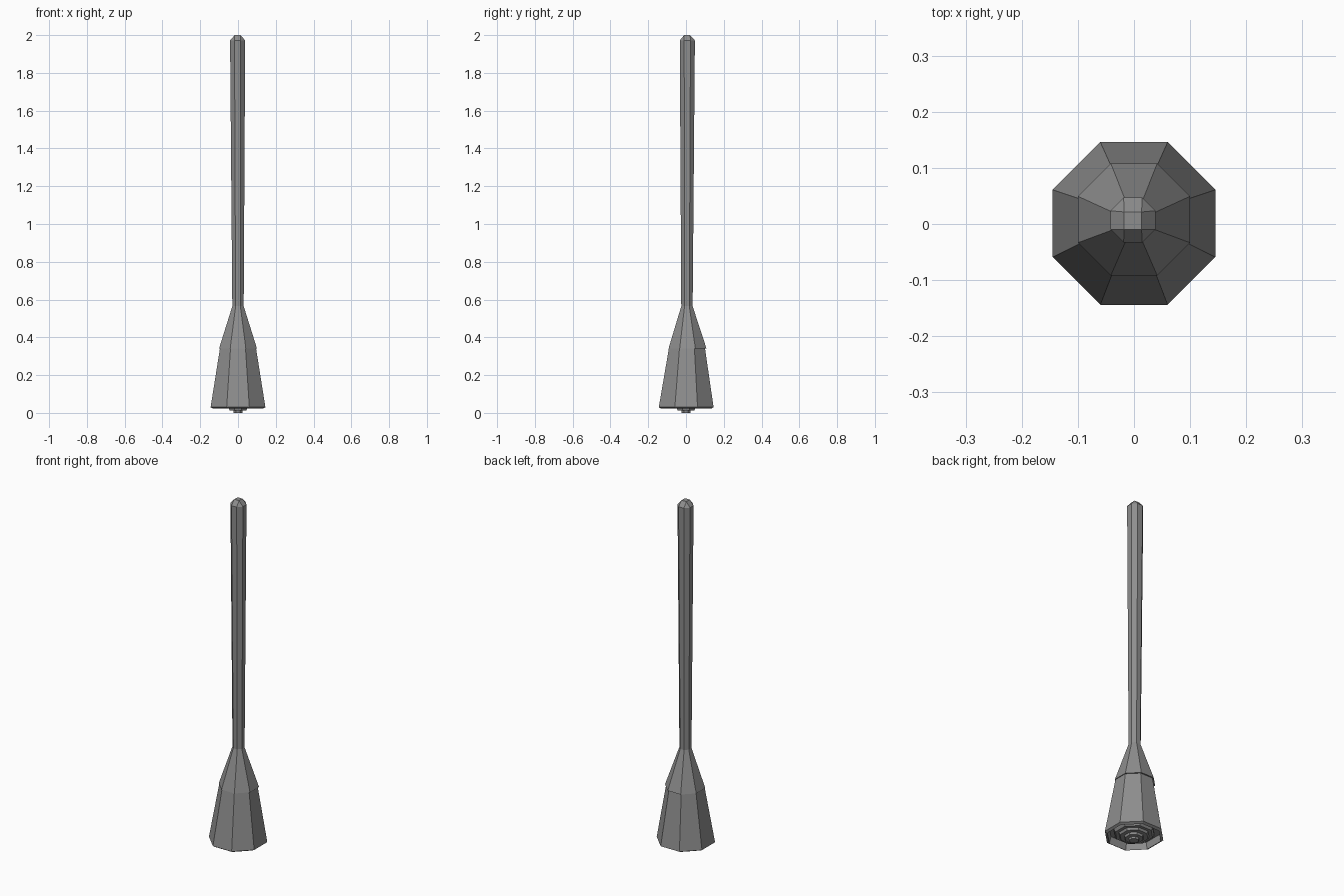
import bpy
import bmesh

cube = bpy.data.objects.get("Cube")
if cube:
    bpy.data.objects.remove(cube, do_unlink=True)

grey = bpy.data.materials.new("mid grey")
grey.use_nodes = True
colour = (0.27, 0.27, 0.27, 1)
grey.diffuse_color = colour
grey.node_tree.nodes["Principled BSDF"].inputs["Base Color"].default_value = colour

FLAT = 0.414  # half side of a regular octagon, relative to its apothem


def octagon(bm, apothem, z, cx=0, cy=0, flat=FLAT):
    """Ring of eight corners; flat=1 folds it into a square."""
    a, b = apothem, apothem * flat
    corners = [(a, -b), (a, b), (b, a), (-b, a), (-a, b), (-a, -b), (-b, -a), (b, -a)]
    return [bm.verts.new((cx + x, cy + y, z)) for x, y in corners]


def loft(name, rings):
    """Closed solid through a list of octagon settings."""
    bm = bmesh.new()
    loops = [octagon(bm, *r) for r in rings]
    for low, high in zip(loops, loops[1:]):
        for i in range(8):
            j = (i + 1) % 8
            bm.faces.new((low[i], low[j], high[j], high[i]))
    bm.faces.new(loops[0][::-1])
    bm.faces.new(loops[-1])
    bmesh.ops.remove_doubles(bm, verts=bm.verts, dist=0.0005)
    bmesh.ops.recalc_face_normals(bm, faces=bm.faces)
    mesh = bpy.data.meshes.new(name)
    bm.to_mesh(mesh)
    bm.free()
    mesh.materials.append(grey)
    obj = bpy.data.objects.new(name, mesh)
    bpy.context.collection.objects.link(obj)
    return obj


# Long handle, slightly thicker at the top, folding to a small square tip
loft("handle", [(0.03, 0.55, 0, 0.005),
                (0.04, 1.972, -0.002, 0.007),
                (0.0155, 2.0, -0.002, 0.006, 1.0)])

# Sloped collar that overhangs the cup
loft("collar", [(0.1, 0.342, 0, 0.008), (0.03, 0.565, 0, 0.005)])

# Flared cup, with a rim and a shallow recess underneath
loft("cup", [(0.125, 0.06, 0, 0.003),
             (0.132, 0.022),
             (0.145, 0.03, 0, 0.001),
             (0.095, 0.345, 0, 0.005)])

# Stepped head inside the cup, just showing below the rim
for i, (radius, bottom) in enumerate([(0.1, 0.036), (0.075, 0.024),
                                      (0.048, 0.012), (0.025, 0.0)]):
    loft("head_step_%d" % (i + 1), [(radius * 0.92, bottom), (radius, bottom + 0.012),
                                    (radius, 0.08)])
